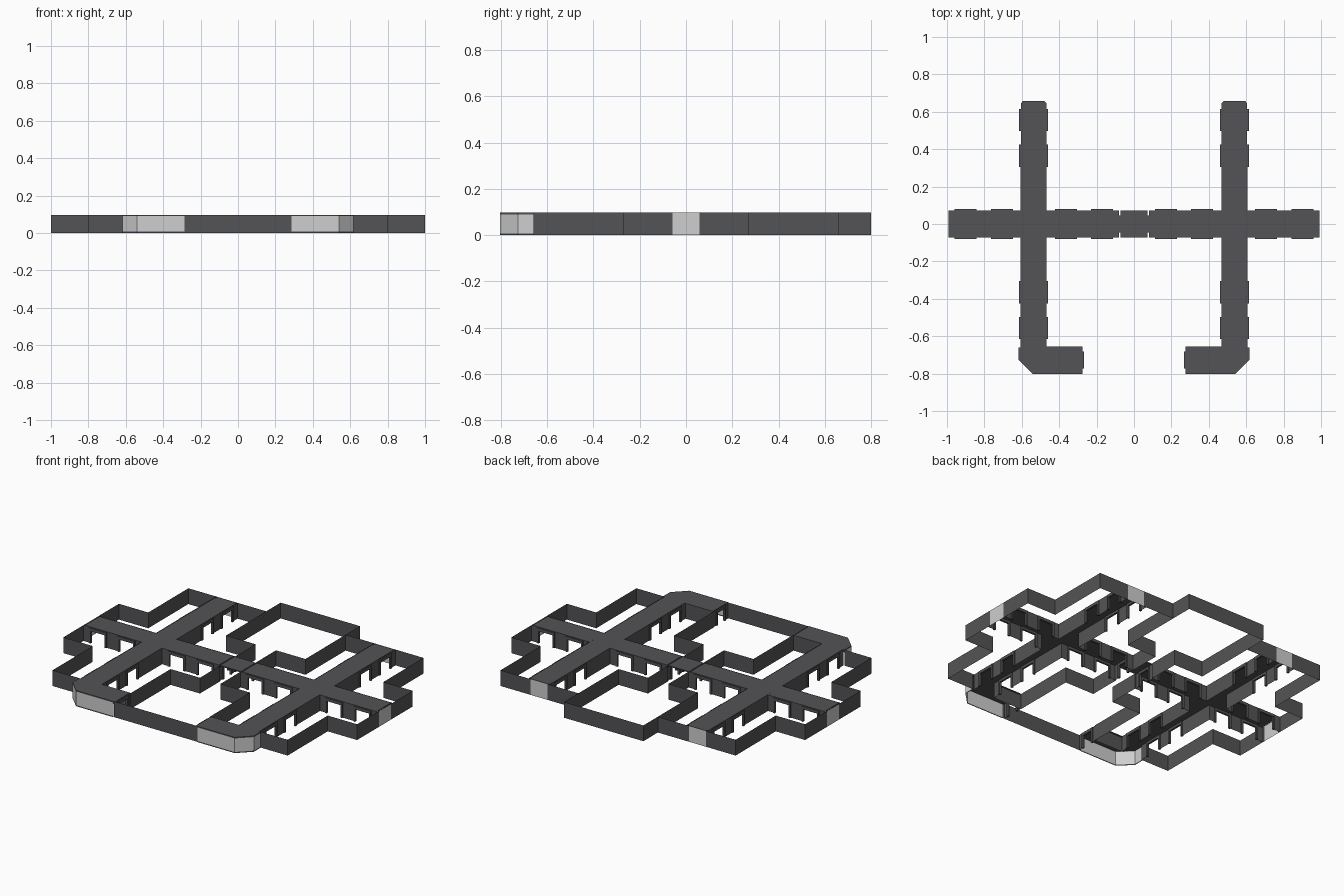
import bpy, bmesh
from mathutils import Vector

if "Cube" in bpy.data.objects:
    bpy.data.objects.remove(bpy.data.objects["Cube"])

H = 0.097          # overall height
DOOR_W = 0.118     # outer width of a door frame
DOOR_H = 0.076     # opening height


def material(name, c):
    m = bpy.data.materials.new(name)
    m.diffuse_color = (*c, 1)
    m.use_nodes = True
    m.node_tree.nodes["Principled BSDF"].inputs["Base Color"].default_value = m.diffuse_color
    return m


DARK = material("dark grey", (0.088, 0.088, 0.093))
LIGHT = material("light grey", (0.62, 0.62, 0.62))


def finish(name, bm, mat):
    """Turn a left-half bmesh into an object mirrored across x = 0."""
    me = bpy.data.meshes.new(name)
    bm.to_mesh(me)
    bm.free()
    me.materials.append(mat)
    ob = bpy.data.objects.new(name, me)
    bpy.context.collection.objects.link(ob)
    mod = ob.modifiers.new("mirror", 'MIRROR')
    mod.merge_threshold = 0.0005
    return ob


def sheet(bm, pts, z0=0.0, z1=H):
    """Thin upright wall along a plan path; faces to the right of travel."""
    for p, q in zip(pts, pts[1:]):
        bm.faces.new([bm.verts.new(v) for v in
                      ((*p, z0), (*q, z0), (*q, z1), (*p, z1))])


def box(bm, lo, hi):
    r = bmesh.ops.create_cube(bm, size=1)
    for v in r["verts"]:
        v.co = Vector([lo[i] + (v.co[i] + 0.5) * (hi[i] - lo[i]) for i in range(3)])


def plate(bm, pts, z0, z1):
    """Flat slab from a counterclockwise plan outline."""
    sheet(bm, pts + pts[:1], z0, z1)
    bm.faces.new([bm.verts.new((*p, z1)) for p in pts])
    bm.faces.new([bm.verts.new((*p, z0)) for p in reversed(pts)])


walls, frames = bmesh.new(), bmesh.new()


def door_wall(a, b, doors, axis, level, width=DOOR_W):
    """Corridor wall from a to b along axis (0=x, 1=y), with framed doorways."""
    def pt(t):
        return (t, level) if axis == 0 else (level, t)

    t = a
    jamb, depth = 0.012, 0.006
    for c in sorted(doors):
        l, r = c - width / 2, c + width / 2
        sheet(walls, [pt(t), pt(l + jamb)])
        sheet(walls, [pt(l + jamb), pt(r - jamb)], DOOR_H, H)
        for s, e, z in ((l, l + jamb, 0), (r - jamb, r, 0), (l, r, DOOR_H)):
            lo, hi = pt(s), pt(e)
            lo, hi = list(lo), list(hi)
            lo[1 - axis] -= depth
            hi[1 - axis] += depth
            top = H - 0.003 if z else DOOR_H
            box(frames, (*lo, z), (*hi, top))
        t = r - jamb
    sheet(walls, [pt(t), pt(b)])


# Corridor walls and their doorways
for y in (-0.074, 0.074):
    door_wall(-1.0, -0.61, (-0.9, -0.706), 0, y)
    door_wall(-0.465, -0.07, (-0.364, -0.17), 0, y)
for x in (-0.61, -0.465):
    door_wall(0.074, 0.66, (0.365, 0.557), 1, x)
    door_wall(-0.66, -0.074, (-0.557, -0.365), 1, x)
# Cross doors at the centre and at the ends of the front corners
door_wall(-0.074, 0.074, (0.0,), 1, -0.075, 0.09)
door_wall(-0.8, -0.66, (-0.727,), 1, -0.273, 0.09)
sheet(walls, [(-0.27, -0.66), (-0.465, -0.66)])
finish("corridor_walls", walls, DARK)
finish("door_frames", frames, DARK)

# Stepped outer walls, broken at the light end panels
bm = bmesh.new()
sheet(bm, [(0, 0.8), (-0.27, 0.8), (-0.27, 0.66), (-0.482, 0.66)])
sheet(bm, [(-0.598, 0.66), (-0.8, 0.66), (-0.8, 0.27), (-1, 0.27), (-1, 0.058)])
sheet(bm, [(-1, -0.058), (-1, -0.27), (-0.8, -0.27), (-0.8, -0.66), (-0.617, -0.66)])
sheet(bm, [(-0.285, -0.8), (0, -0.8)])
finish("outer_walls", bm, DARK)

# Walls of the back and front rooms
bm = bmesh.new()
sheet(bm, [(-0.27, 0.66), (-0.27, 0.27), (-0.07, 0.27), (-0.07, 0.074)])
sheet(bm, [(-0.07, -0.074), (-0.07, -0.27), (-0.27, -0.27), (-0.27, -0.66)])
finish("room_walls", bm, DARK)

# Light panels at corridor ends and around the front corners
corner = [(-0.617, -0.66), (-0.617, -0.727), (-0.54, -0.803), (-0.285, -0.803)]
bm = bmesh.new()
sheet(bm, [(-0.482, 0.66), (-0.598, 0.66)])
sheet(bm, [(-1, 0.058), (-1, -0.058)])
sheet(bm, corner, 0.007, 0.09)
finish("end_panels", bm, LIGHT)

# Dark trim under and over the corner panels
bm = bmesh.new()
sheet(bm, corner, 0, 0.007)
sheet(bm, corner, 0.09, H)
finish("corner_trim", bm, DARK)

# Corridor roof
bm = bmesh.new()
arm = [(-0.605, 0.645), (-0.607, -0.66), (-0.617, -0.66), (-0.617, -0.727),
       (-0.54, -0.803), (-0.276, -0.803), (-0.276, -0.655), (-0.468, -0.655),
       (-0.468, 0.645), (-0.48, 0.657), (-0.595, 0.657)]
plate(bm, arm, 0.091, H)
for x0, x1, y in ((-0.992, -0.606, 0.071), (-0.468, -0.08, 0.071)):
    plate(bm, [(x0, -y), (x1, -y), (x1, y), (x0, y)], 0.091, H)
finish("corridor_roof", bm, DARK)
bm = bmesh.new()
box(bm, (-0.071, -0.071, 0.091), (0.071, 0.071, H))
ob = finish("centre_roof", bm, DARK)
ob.modifiers.clear()
